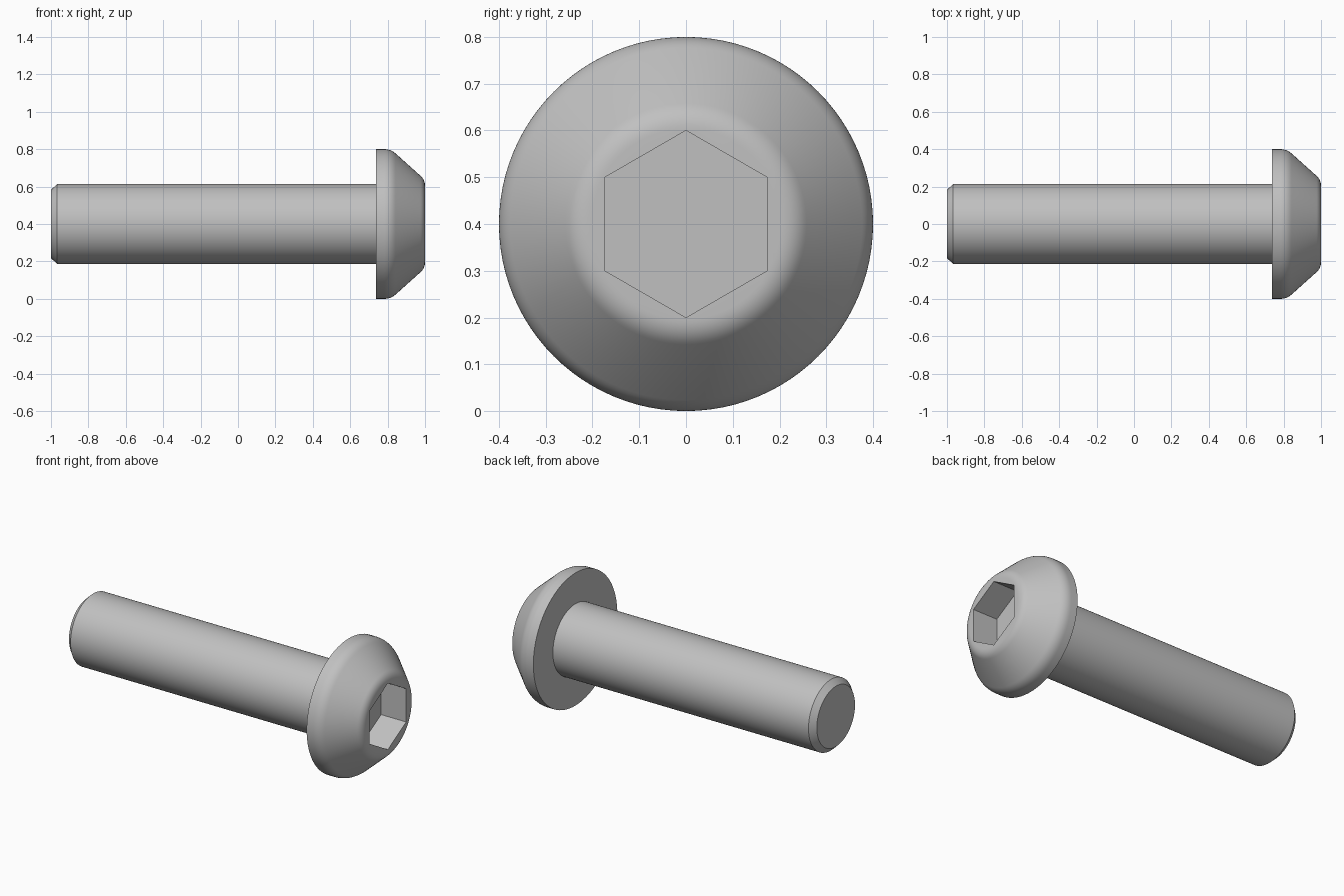
import bpy, bmesh, math
from mathutils import Matrix, Vector

cube = bpy.data.objects.get("Cube")
if cube:
    bpy.data.objects.remove(cube, do_unlink=True)

AXIS_Z = 0.4        # height of the screw axis
SEGMENTS = 96
SOCKET_DEPTH = 0.167

steel = bpy.data.materials.new("grey_steel")
steel.use_nodes = True
grey = (0.53, 0.53, 0.53, 1)
steel.diffuse_color = grey
steel.node_tree.nodes["Principled BSDF"].inputs["Base Color"].default_value = grey


def fillet(before, corner, after, length, steps=8):
    """Round a profile corner, starting `length` away from it on both sides."""
    c = Vector(corner)
    a = c + (Vector(before) - c).normalized() * length
    b = c + (Vector(after) - c).normalized() * length
    return [tuple(a.lerp(c, t).lerp(c.lerp(b, t), t))
            for t in (i / steps for i in range(steps + 1))]


def make_object(name, bm):
    bmesh.ops.recalc_face_normals(bm, faces=bm.faces)
    mesh = bpy.data.meshes.new(name)
    bm.to_mesh(mesh)
    bm.free()
    mesh.materials.append(steel)
    obj = bpy.data.objects.new(name, mesh)
    obj.location.z = AXIS_Z
    bpy.context.collection.objects.link(obj)
    return obj


# Profile as (x, radius): chamfered shank, flat underside, rounded conical head
under, rim, crown, centre = (0.738, 0.4), (0.817, 0.4), (1.0, 0.236), (1.0, 0.0)
profile = [(-1, 0.182), (-0.967, 0.214), (0.738, 0.214), under]
profile += fillet(under, rim, crown, 0.035)
profile += fillet(rim, crown, centre, 0.033)

# Screw body, turned around the x axis
bm = bmesh.new()
verts = [bm.verts.new((x, 0, r)) for x, r in profile]
edges = [bm.edges.new(pair) for pair in zip(verts, verts[1:])]
bmesh.ops.spin(bm, geom=verts + edges, cent=(0, 0, 0), axis=(1, 0, 0),
               angle=math.tau, steps=SEGMENTS)
bmesh.ops.remove_doubles(bm, verts=bm.verts, dist=1e-5)
bmesh.ops.holes_fill(bm, edges=[e for e in bm.edges if e.is_boundary], sides=0)
screw = make_object("button_head_screw", bm)

# Hexagonal socket cutter with corners pointing up and down
bm = bmesh.new()
hexagon = [bm.verts.new((1 - SOCKET_DEPTH, 0.2 * math.sin(a), 0.2 * math.cos(a)))
           for a in (i * math.tau / 6 for i in range(6))]
base = bm.faces.new(hexagon)
top = bmesh.ops.extrude_face_region(bm, geom=[base], use_keep_orig=True)["geom"]
bmesh.ops.translate(bm, vec=(0.4, 0, 0),
                    verts=[v for v in top if isinstance(v, bmesh.types.BMVert)])
cutter = make_object("socket_cutter", bm)
cutter.hide_render = True

# Cut the socket, then smooth the round surfaces and keep the edges crisp
cut = screw.modifiers.new("hex_socket", "BOOLEAN")
cut.operation = "DIFFERENCE"
cut.solver = "EXACT"
cut.object = cutter
bpy.ops.object.select_all(action="DESELECT")
screw.select_set(True)
bpy.context.view_layer.objects.active = screw
bpy.ops.object.modifier_apply(modifier=cut.name)
bpy.data.objects.remove(cutter, do_unlink=True)
bpy.ops.object.shade_smooth_by_angle(angle=math.radians(30))
